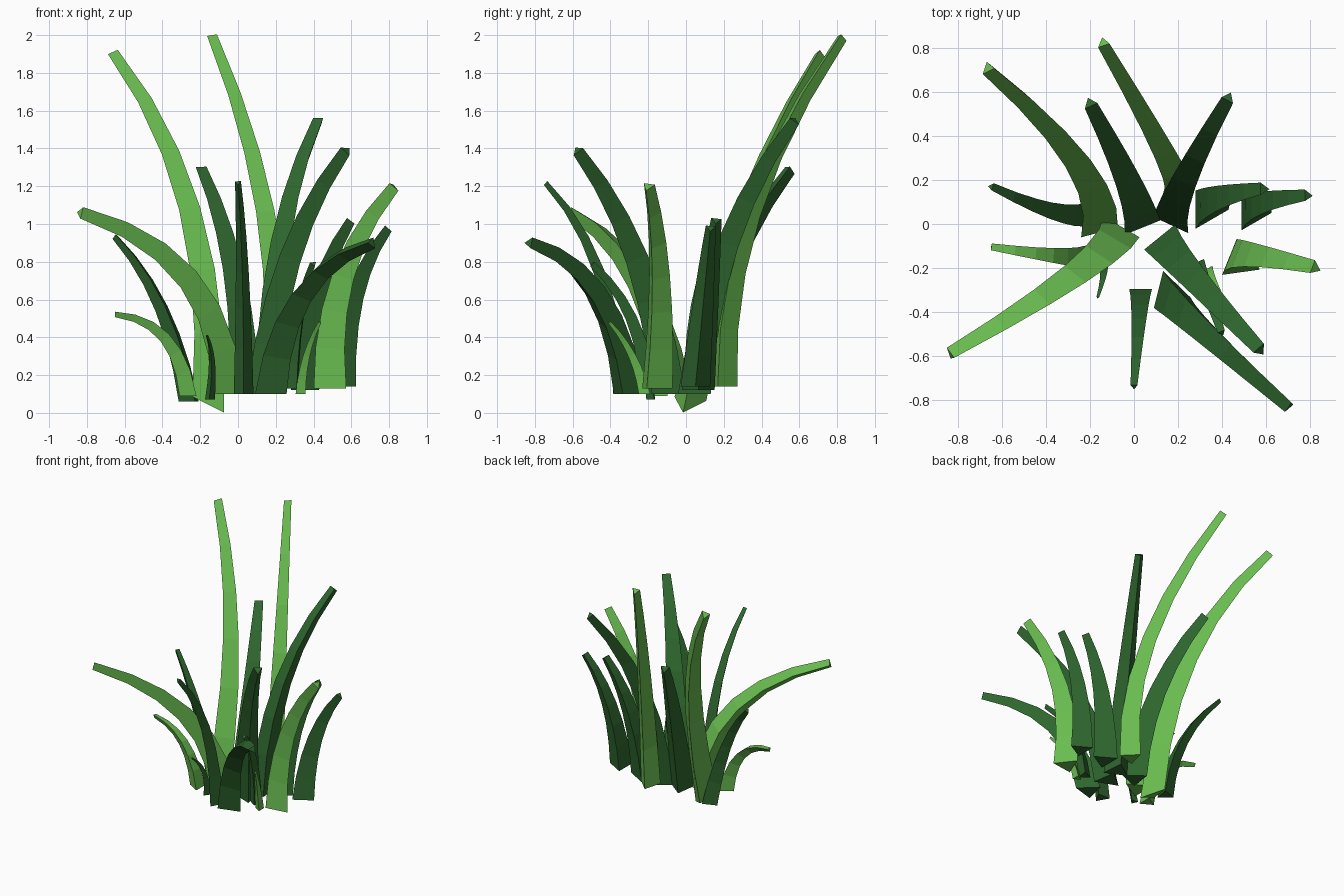
import bpy, bmesh, math
from mathutils import Vector

if "Cube" in bpy.data.objects:
    bpy.data.objects.remove(bpy.data.objects["Cube"])

SEGMENTS = 6


def material(name, rgb):
    m = bpy.data.materials.new(name)
    m.diffuse_color = (*rgb, 1)
    m.use_nodes = True
    m.node_tree.nodes["Principled BSDF"].inputs["Base Color"].default_value = m.diffuse_color
    return m


LIGHT = material("light_green", (0.14, 0.50, 0.08))
DARK = material("dark_green", (0.028, 0.135, 0.028))


def blade(name, base, ctrl, tip, r0, r1, ridge, mat, shear=0.0):
    """Tapered three-sided blade swept along a quadratic curve; ridge = angle of outer edge."""
    p0, p1, p2 = Vector(base), Vector(ctrl), Vector(tip)
    a = math.radians(ridge)
    d = Vector((math.cos(a), math.sin(a), 0))
    tangent = Vector((0, 0, 1))
    bm = bmesh.new()
    rings = []
    for i in range(SEGMENTS + 1):
        t = i / SEGMENTS
        c = p0 * (1 - t) ** 2 + p1 * 2 * t * (1 - t) + p2 * t * t
        if i:
            new = ((p1 - p0) * (1 - t) + (p2 - p1) * t).normalized()
            d = tangent.rotation_difference(new) @ d
            tangent = new
        side = tangent.cross(d)
        r = r0 + (r1 - r0) * t
        ring = []
        for k in range(3):
            b = k * math.tau / 3
            off = (d * math.cos(b) + side * math.sin(b)) * r
            if i == 0:
                off.z -= shear * off.x
            ring.append(bm.verts.new(c + off))
        rings.append(ring)
    for lo, hi in zip(rings, rings[1:]):
        for k in range(3):
            n = (k + 1) % 3
            bm.faces.new((lo[k], lo[n], hi[n], hi[k]))
    bm.faces.new(rings[0][::-1])
    bm.faces.new(rings[-1])
    bmesh.ops.recalc_face_normals(bm, faces=bm.faces)
    me = bpy.data.meshes.new(name)
    bm.to_mesh(me)
    bm.free()
    me.materials.append(mat)
    bpy.context.collection.objects.link(bpy.data.objects.new(name, me))


# Tall blades leaning back
blade("tall_blade_left", (-.17, .01, .05), (-.11, .255, 1.16), (-.665, .71, 1.9), .1, .036, 105, LIGHT, .5)
blade("tall_blade_middle", (.19, .19, .14), (.25, .17, 1.05), (-.14, .825, 1.99), .085, .032, 105, LIGHT)
blade("back_blade_right", (.19, .04, .1), (.17, .13, .97), (.43, .575, 1.55), .1, .034, 65, DARK)
blade("back_blade_left", (.02, .03, .1), (.015, .15, .8), (-.2, .55, 1.29), .1, .036, 112, DARK)

# Blades leaning forward
blade("front_blade_large", (.15, -.1, .1), (.215, -.195, .9), (.575, -.575, 1.39), .105, .036, -51, DARK)
blade("front_blade_thin", (.03, -.325, .1), (.03, -.37, .84), (0, -.74, 1.22), .06, .018, -90, DARK)
blade("front_blade_low", (.16, -.31, .1), (.23, -.4, .76), (.71, -.83, .9), .1, .034, -14, DARK)
blade("front_blade_short", (.29, -.2, .13), (.31, -.23, .55), (.4, -.495, .79), .05, .02, -65, DARK)
blade("front_sprout_right", (.34, -.22, .1), (.35, -.26, .32), (.435, -.405, .48), .035, .01, -60, LIGHT)
blade("front_sprout_left", (-.15, -.18, .07), (-.12, -.2, .3), (-.165, -.335, .41), .03, .007, -95, DARK)

# Blades leaning right
blade("right_blade_light", (.48, -.17, .13), (.45, -.12, .78), (.825, -.2, 1.2), .1, .036, -22, LIGHT)
blade("right_blade_inner", (.33, .065, .12), (.36, .12, .68), (.59, .16, 1.02), .1, .032, 0, DARK)
blade("right_blade_outer", (.535, .05, .14), (.55, .1, .68), (.79, .13, .98), .09, .03, 0, DARK)

# Blades leaning left
blade("left_blade_arched", (-.085, -.06, .1), (-.1, -.18, .84), (-.835, -.595, 1.06), .11, .036, 240, LIGHT)
blade("left_blade_dark", (-.25, .05, .06), (-.35, .02, .62), (-.65, .17, .935), .065, .02, 170, DARK)
blade("left_blade_small", (-.25, -.15, .09), (-.31, -.16, .5), (-.65, -.105, .525), .06, .018, 180, LIGHT)
